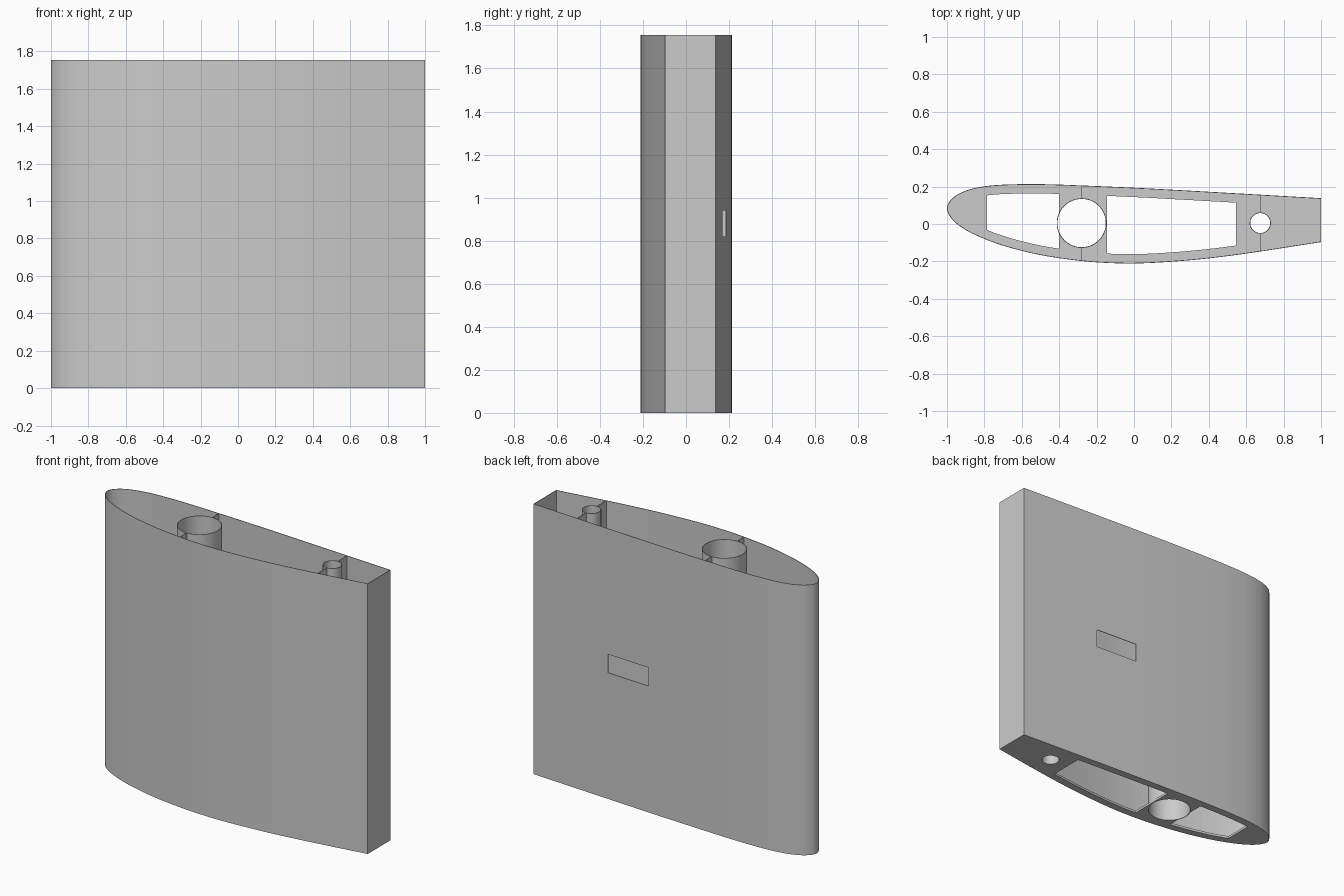
import bpy, bmesh, math
from mathutils import Vector

if "Cube" in bpy.data.objects:
    bpy.data.objects.remove(bpy.data.objects["Cube"], do_unlink=True)

HEIGHT = 1.755
WALL = 0.004
RIB = 0.015

grey = bpy.data.materials.new("light_grey")
grey.use_nodes = True
grey.diffuse_color = (0.6, 0.6, 0.6, 1)
grey.node_tree.nodes["Principled BSDF"].inputs["Base Color"].default_value = (0.6, 0.6, 0.6, 1)


def prism(name, outline, z0=0.0, z1=HEIGHT):
    """Upright solid from a counter-clockwise outline."""
    bm = bmesh.new()
    base = bm.faces.new([bm.verts.new((p[0], p[1], z0)) for p in outline])
    top = bmesh.ops.extrude_face_region(bm, geom=[base])["geom"]
    bmesh.ops.translate(bm, vec=(0, 0, z1 - z0),
                        verts=[v for v in top if isinstance(v, bmesh.types.BMVert)])
    bmesh.ops.recalc_face_normals(bm, faces=bm.faces)
    mesh = bpy.data.meshes.new(name)
    bm.to_mesh(mesh)
    bm.free()
    mesh.materials.append(grey)
    obj = bpy.data.objects.new(name, mesh)
    bpy.context.collection.objects.link(obj)
    return obj


def cut(obj, cutter):
    """Subtract the cutter and discard it."""
    mod = obj.modifiers.new("cut", 'BOOLEAN')
    mod.operation = 'DIFFERENCE'
    mod.solver = 'EXACT'
    mod.object = cutter
    bpy.context.view_layer.objects.active = obj
    bpy.ops.object.modifier_apply(modifier=mod.name)
    bpy.data.objects.remove(cutter, do_unlink=True)


def smooth_path(points, steps=4):
    """Catmull-Rom curve through the points."""
    pts = [Vector(p) for p in points]
    pts = [2 * pts[0] - pts[1]] + pts + [2 * pts[-1] - pts[-2]]
    path = []
    for a, b, c, d in zip(pts, pts[1:], pts[2:], pts[3:]):
        for i in range(steps):
            t = i / steps
            path.append(0.5 * (2 * b + (c - a) * t + (2 * a - 5 * b + 4 * c - d) * t * t
                               + (3 * b - a - 3 * c + d) * t ** 3))
    return path + [pts[-2]]


def inset(outline, dist):
    """Move an outline inward by a constant distance."""
    result = []
    for i, p in enumerate(outline):
        e1 = (p - outline[i - 1]).normalized()
        e2 = (outline[(i + 1) % len(outline)] - p).normalized()
        n1, n2 = Vector((-e1.y, e1.x)), Vector((-e2.y, e2.x))
        result.append(p + (n1 + n2) * dist / (1 + n1.dot(n2)))
    return result


def clip(outline, x, side):
    """Keep the part of an outline on one side of a line of constant x."""
    result = []
    for i, q in enumerate(outline):
        p = outline[i - 1]
        if (p.x - x) * (q.x - x) < 0:
            result.append(p.lerp(q, (x - p.x) / (q.x - p.x)))
        if (q.x - x) * side >= 0:
            result.append(q)
    return result


def circle(x, y, r, sides=64):
    return [(x + r * math.cos(math.tau * i / sides), y + r * math.sin(math.tau * i / sides))
            for i in range(sides)]


def rect(x0, x1, y0, y1):
    return [(x0, y0), (x1, y0), (x1, y1), (x0, y1)]


# Aerofoil outline, from the upper trailing corner round the nose
profile = smooth_path([
    (1, 0.138), (0.67, 0.157), (0.3, 0.178), (0, 0.194), (-0.28, 0.206), (-0.45, 0.212),
    (-0.6, 0.213), (-0.75, 0.207), (-0.86, 0.190), (-0.94, 0.160), (-0.985, 0.122),
    (-1, 0.085), (-0.985, 0.042), (-0.94, -0.005), (-0.85, -0.058), (-0.7, -0.116),
    (-0.5, -0.166), (-0.28, -0.198), (-0.1, -0.210), (0.05, -0.210), (0.25, -0.198),
    (0.45, -0.178), (0.67, -0.148), (1, -0.097)])

# Thin outer skin with a slot in the back
skin = prism("outer_skin", profile)
cut(skin, prism("skin_cutter", inset(profile, WALL), -0.1, HEIGHT + 0.1))
cut(skin, prism("slot_cutter", rect(0.14, 0.44, 0.1, 0.3), 0.82, 0.94))

# Bottom rib with two lightening holes
rib = prism("bottom_rib", inset(profile, WALL), 0, RIB)
panel = inset(profile, 0.05)
for x0, x1 in ((-0.785, -0.40), (-0.145, 0.545)):
    cut(rib, prism("panel_cutter", clip(clip(panel, x0, 1), x1, -1), -0.1, 0.1))

# Spar tubes with thin webs joining them to the skin
spars = (("main", -0.28, 0.133, 0.204, -0.196), ("rear", 0.675, 0.057, 0.155, -0.145))
for name, x, r, y_back, y_front in spars:
    y = 0.005
    cut(rib, prism("bore_cutter", circle(x, y, r - WALL), -0.1, 0.1))
    tube = prism(name + "_spar_tube", circle(x, y, r))
    cut(tube, prism("bore_cutter", circle(x, y, r - WALL), -0.1, HEIGHT + 0.1))
    h = WALL / 2
    prism(name + "_back_web", rect(x - h, x + h, y + r - h, y_back))
    prism(name + "_front_web", rect(x - h, x + h, y_front, y - r + h))
    bpy.ops.object.select_all(action='DESELECT')
    tube.select_set(True)
    bpy.context.view_layer.objects.active = tube
    bpy.ops.object.shade_smooth_by_angle(angle=math.radians(30))
